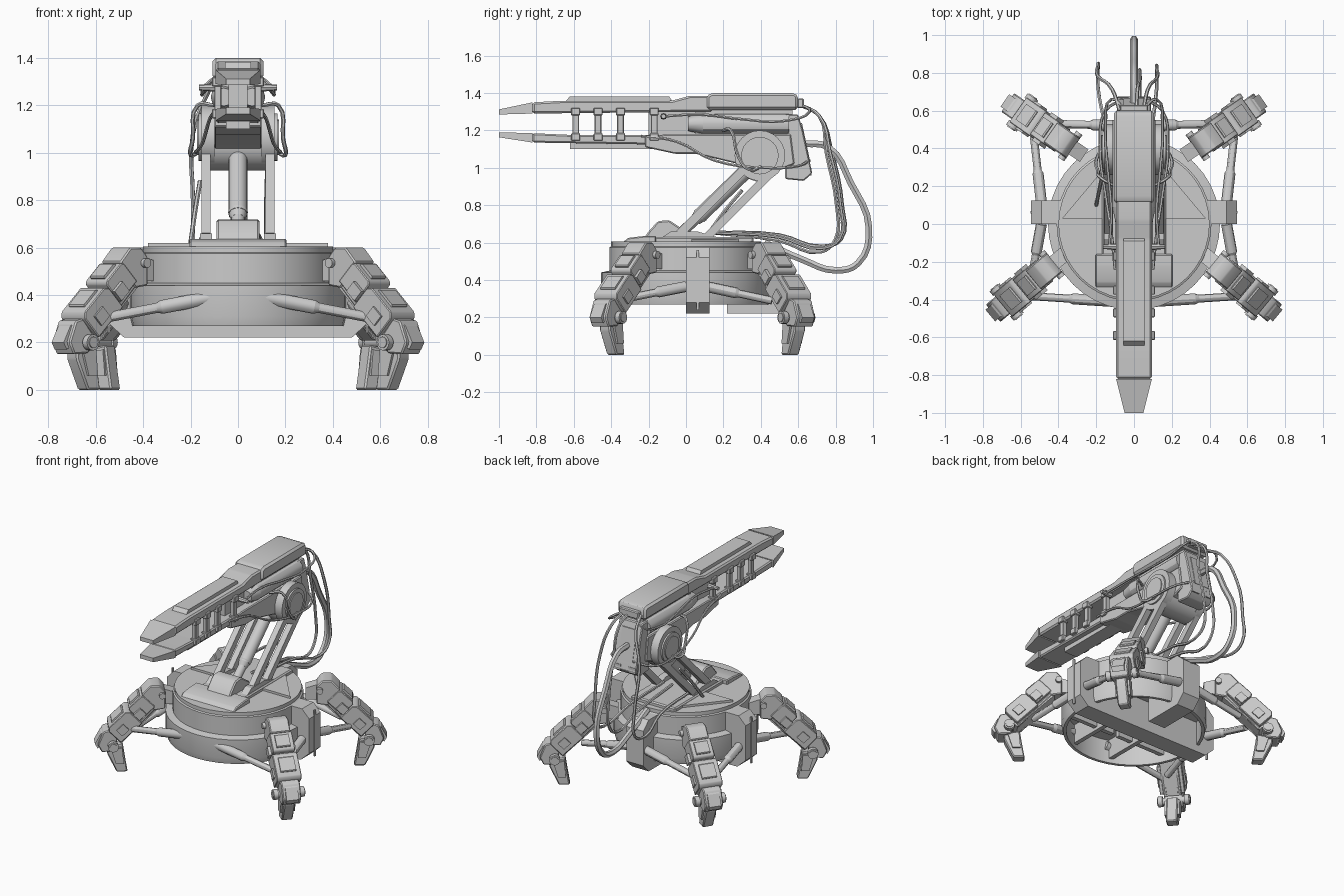
import bpy, bmesh, math
from mathutils import Matrix, Vector

if "Cube" in bpy.data.objects:
    bpy.data.objects.remove(bpy.data.objects["Cube"])

I = Matrix.Identity(4)


def finish(name, bm, M=I):
    bm.transform(M)
    bmesh.ops.recalc_face_normals(bm, faces=bm.faces)
    me = bpy.data.meshes.new(name)
    bm.to_mesh(me)
    bm.free()
    ob = bpy.data.objects.new(name, me)
    bpy.context.collection.objects.link(ob)
    return ob


def prism(name, pts, a, b, M=I, bev=0.0, width=None):
    """Profile in (y, z), extruded along x from a to b; width(y) scales x."""
    bm = bmesh.new()
    sides = [[bm.verts.new((x * (width(y) if width else 1), y, z)) for y, z in pts] for x in (a, b)]
    n = len(pts)
    bm.faces.new(sides[0])
    bm.faces.new(sides[1][::-1])
    for i in range(n):
        j = (i + 1) % n
        bm.faces.new((sides[0][i], sides[1][i], sides[1][j], sides[0][j]))
    if bev:
        bmesh.ops.recalc_face_normals(bm, faces=bm.faces)
        bmesh.ops.bevel(bm, geom=bm.edges[:], offset=bev, segments=1, affect='EDGES', profile=0.5)
    return finish(name, bm, M)


def box(name, x0, x1, y0, y1, z0, z1, M=I, bev=0.0):
    return prism(name, [(y0, z0), (y1, z0), (y1, z1), (y0, z1)], x0, x1, M, bev)


def rod(name, p, q, r, M=I, n=16, r2=None):
    p, q = Vector(p), Vector(q)
    d = q - p
    bm = bmesh.new()
    bmesh.ops.create_cone(bm, cap_ends=True, segments=n, radius1=r, radius2=r if r2 is None else r2, depth=d.length)
    T = Matrix.Translation((p + q) / 2) @ d.to_track_quat('Z', 'Y').to_matrix().to_4x4()
    return finish(name, bm, M @ T)


def lathe(name, prof, n=40):
    bm = bmesh.new()
    vs = [bm.verts.new((r, 0, z)) for r, z in prof]
    es = [bm.edges.new(e) for e in zip(vs, vs[1:])]
    bmesh.ops.spin(bm, geom=vs + es, cent=(0, 0, 0), axis=(0, 0, 1), angle=2 * math.pi, steps=n)
    bmesh.ops.remove_doubles(bm, verts=bm.verts, dist=1e-4)
    return finish(name, bm)


def cable(name, pts, r):
    cu = bpy.data.curves.new(name, 'CURVE')
    cu.dimensions = '3D'
    cu.bevel_depth, cu.bevel_resolution, cu.resolution_u, cu.use_fill_caps = r, 1, 4, True
    sp = cu.splines.new('BEZIER')
    sp.bezier_points.add(len(pts) - 1)
    for bp, p in zip(sp.bezier_points, pts):
        bp.co = p
        bp.handle_left_type = bp.handle_right_type = 'AUTO'
    ob = bpy.data.objects.new(name, cu)
    bpy.context.collection.objects.link(ob)


def slant(A, d, s0, s1, n0, n1, c=0.0):
    """Rectangle along direction d from A, chamfered by c on the upper corners."""
    d = Vector(d).normalized()
    n = Vector((-d.y, d.x))
    pts = [(s0, n0), (s1, n0), (s1, n1 - c), (s1 - c, n1), (s0 + c, n1), (s0, n1 - c)] if c else \
          [(s0, n0), (s1, n0), (s1, n1), (s0, n1)]
    return [tuple(Vector(A) + d * s + n * t) for s, t in pts]


# --- base: hollow drum, deck, cross beam and rear beam
lathe("base_drum", [(0, .43), (.425, .43), (.425, .27), (.445, .27), (.455, .31), (.455, .44), (.41, .45),
                    (.41, .575), (.40, .58), (.40, .605), (0, .605)])
beam = [(-.48, .22), (.48, .22), (.545, .28), (.545, .52), (.49, .575), (-.49, .575), (-.545, .52), (-.545, .28)]
R = Matrix(((0, 1, 0, 0), (1, 0, 0, 0), (0, 0, 1, 0), (0, 0, 0, 1)))
prism("cross_beam", beam, 0, .125, R)
prism("rear_beam", [(.22, .22), (.5, .22), (.56, .28), (.56, .52), (.5, .575), (.22, .575)], -.065, .065)
for s in (1, -1):
    box("beam_end_slot", s * .54, s * .549, .055, .07, .24, .56)
    box("underside_rib", s * .13, s * .16, -.4, .02, .3, .44)
    box("underside_crossrib", s * .02, s * .4, -.2, -.17, .32, .44)
    bm = bmesh.new()  # wedge panels on the deck
    tri = [bm.verts.new((s * x, y, .6)) for x, y in ((.11, .03), (.38, .03), (.12, .34))]
    ext = bmesh.ops.extrude_face_region(bm, geom=[bm.faces.new(tri)])
    bmesh.ops.translate(bm, vec=(0, 0, .02), verts=[v for v in ext['geom'] if isinstance(v, bmesh.types.BMVert)])
    finish("deck_wedge", bm)

# --- legs, built in a local frame: y outward, x sideways
A, D = (.07, .515), (.72, -.70)


def leg(M, tag):
    def P(name, *a, **k):
        prism(tag + name, *a, M=M, **k)
    P("_hip_link", [(-.05, .46), (-.05, .54), (.06, .575), (.06, .46)], -.04, .04)
    P("_hip", [(.02, .44), (.02, .56), (.055, .6), (.115, .6), (.17, .54), (.09, .43)], -.065, .065, bev=.006)
    P("_thigh", slant(A, D, .02, .38, -.06, .05), -.055, .055)
    P("_thigh_plate_upper", slant(A, D, .05, .18, -.03, .085, .012), -.072, .072, bev=.004)
    P("_thigh_plate_lower", slant(A, D, .185, .37, -.05, .08, .02), -.08, .08, bev=.004)
    P("_thigh_cover", slant(A, D, .07, .155, .08, .097, .006), -.045, .045)
    P("_shin_cover", slant(A, D, .22, .32, .075, .09, .006), -.05, .05)
    P("_knee_guard", [(.32, .24), (.37, .30), (.41, .29), (.445, .2), (.42, .15), (.34, .155)], -.06, .06, bev=.006)
    P("_knee_lip", [(.39, .29), (.425, .27), (.462, .2), (.445, .17), (.40, .2)], -.04, .04)
    P("_foot", [(.285, .19), (.385, .17), (.385, .13), (.325, 0), (.255, 0), (.27, .09)], -.036, .036, bev=.007)
    rod(tag + "_knee_axle", (-.105, .35, .2), (.105, .35, .2), .024, M)
    rod(tag + "_hip_axle", (-.085, .04, .535), (.085, .04, .535), .02, M)
    for s in (1, -1):
        rod(tag + "_axle_hub", (s * .07, .35, .2), (s * .1, .35, .2), .034, M)
        P("_toe_plate", [(.29, .17), (.36, .16), (.33, .06), (.28, .06)], s * .034, s * .048)
        for u in (.12, .27):
            P("_thigh_clip", slant(A, D, u, u + .06, -.02, .035), s * .07, s * .09)
        rod(tag + "_leg_piston", (s * .045, .08, .45), (s * .045, .3, .22), .014, M, 10)


def frame(px, py, dx, dy, s):
    return Matrix(((s * -dy, s * dx, 0, s * px), (dx, dy, 0, py), (0, 0, 1, 0), (0, 0, 0, 1)))


def piston(name, p, q):
    p, q = Vector(p), Vector(q)
    m = p.lerp(q, .55)
    rod(name + "_rod", p, m, .021, n=12)
    rod(name + "_sleeve", m, q, .029, n=12)
    rod(name + "_collar", m, m.lerp(p, .08), .029, n=12, r2=.021)


for s, side in ((1, "right"), (-1, "left")):
    leg(frame(.405, -.19, .77, -.638, s), side + "_front_leg")
    leg(frame(.305, .39, .82, .572, s), side + "_rear_leg")
    piston(side + "_front_strut", (s * .58, -.38, .30), (s * .11, -.41, .39))
    piston(side + "_rear_strut", (s * .42, .53, .30), (s * .05, .52, .375))
    piston(side + "_side_strut_a", (s * .55, -.33, .30), (s * .49, 0, .365))
    piston(side + "_side_strut_b", (s * .53, .46, .29), (s * .49, .11, .365))

# --- turret mount and lifting arms
box("swivel_plate", -.17, .17, -.22, .36, .59, .63, bev=.008)
prism("swivel_nose", [(-.34, .6), (-.31, .625), (-.22, .636), (-.16, .636), (-.16, .6)], -.205, .205, bev=.006)
prism("mount_hump", [(-.24, .6), (-.2, .66), (-.15, .715), (-.09, .72), (0, .66), (.04, .6)], -.09, .09, bev=.008)
AA, AD = (.02, .62), (.70, .70)
for s in (1, -1):
    for n in (-.058, .058):
        prism("lift_arm", slant(AA, AD, -.02 if n > 0 else .02, .55, n - .022, n + .022), s * .115, s * .155)
    prism("arm_foot", [(-.14, .62), (-.08, .66), (.06, .66), (.2, .62)], s * .11, s * .16)
    rod("pivot_disc", (s * .10, .395, 1.065), (s * .155, .395, 1.065), .135, n=24)
    rod("pivot_ring", (s * .155, .395, 1.065), (s * .166, .395, 1.065), .1, n=24)
    rod("pivot_cap", (s * .165, .395, 1.065), (s * .172, .395, 1.065), .075, n=24)
rod("pivot_drum", (-.12, .395, 1.04), (.12, .395, 1.04), .115, n=24)
rod("lift_cylinder", (0, .07, .74), (0, .36, 1.02), .04)
rod("lift_piston", (0, -.04, .64), (0, .08, .75), .028)
rod("lift_collar", (0, .05, .72), (0, .08, .75), .03, r2=.042)

# --- gun: rails with tapered tips
tipw = lambda y: .05 + (y + 1) * .25
prism("upper_rail_tip", [(-1, 1.285), (-1, 1.312), (-.82, 1.35), (-.82, 1.29)], -1, 1, width=tipw)
prism("lower_rail_tip", [(-1, 1.19), (-1, 1.163), (-.82, 1.135), (-.82, 1.185)], -1, 1, width=tipw)
prism("upper_rail", [(-.82, 1.29), (-.82, 1.35), (-.67, 1.358), (-.08, 1.358), (.02, 1.385), (.14, 1.385), (.14, 1.3)],
      -.095, .095, bev=.01)
prism("upper_rail_ridge", [(-.65, 1.35), (-.62, 1.382), (-.09, 1.382), (-.07, 1.35)], -.055, .055)
prism("lower_rail", [(-.82, 1.135), (-.82, 1.185), (-.6, 1.175), (.1, 1.175), (.1, 1.12)], -.09, .09, bev=.008)
box("lower_rail_ridge", -.05, .05, -.62, -.1, 1.1, 1.14)
for y in (-.59, -.47, -.35, -.17):
    for s in (1, -1):
        box("rail_clamp", s * .07, s * .1, y - .018, y + .018, 1.165, 1.305, bev=.004)
        for z in (1.165, 1.3):
            box("clamp_head", s * .065, s * .11, y - .024, y + .024, z - .02, z + .02, bev=.004)
box("rail_core", -.04, .04, -.2, .1, 1.17, 1.3)

# --- gun housing
prism("upper_receiver", [(.11, 1.31), (.11, 1.385), (.135, 1.4), (.58, 1.4), (.6, 1.385), (.6, 1.31)],
      -.107, .107, bev=.014)
prism("lower_receiver", [(-.22, 1.11), (-.22, 1.165), (-.1, 1.18), (.56, 1.18), (.58, 1.02), (.42, .96), (.28, 1.02), (.05, 1.075),
                         (-.06, 1.075)], -.1, .1, bev=.006)
box("receiver_core", -.07, .07, .05, .57, 1.15, 1.33)
for s in (1, -1):
    rod("side_canister", (s * .06, .09, 1.235), (s * .06, .55, 1.235), .055, n=12)
    rod("canister_nose", (s * .06, .01, 1.235), (s * .06, .09, 1.235), .038, n=12, r2=.055)
    rod("side_plug", (s * .09, -.12, 1.275), (s * .165, -.12, 1.275), .018, n=8, r2=.012)
    box("rear_latch", s * .03, s * .085, .62, .672, .96, 1.0)
prism("rear_block", [(.53, 1.285), (.6, 1.285), (.625, 1.2), (.675, .97), (.63, .93), (.53, .94), (.53, 1.0), (.56, 1.02)],
      -.09, .09, bev=.006)
prism("rear_panel", [(.6, 1.24), (.62, 1.24), (.665, 1.03), (.64, 1.03)], -.055, .055)
box("rear_cap", -.075, .075, .595, .63, 1.32, 1.37, bev=.006)

# --- cables
cable("main_hose", [(0, .63, 1.13), (0, .76, 1.11), (0, .88, .92), (0, .978, .68), (0, .92, .49), (0, .8, .452),
                    (0, .62, .51), (0, .42, .6)], .0205)
for x, e in ((-.19, 0), (.12, -.01), (.03, -.03)):
    cable("rear_cable", [(x * .4, .6, 1.34), (x * .6, .71, 1.28), (x, .78 + e, 1.08), (x, .835 + e, .8), (x, .83 + e, .62),
                         (x, .72, .58 + e), (x * .8, .5, .64 + e), (x * .7, .12, .655)], .01)
for s in (1, -1):
    cable("barrel_cable", [(s * .1, -.24, 1.17), (s * .12, -.05, 1.14), (s * .15, .15, 1.04), (s * .18, .42, 1.0),
                           (s * .15, .6, 1.01), (s * .06, .66, 1.04)], .008)
    cable("shoulder_cable", [(s * .13, -.12, 1.275), (s * .12, .08, 1.285), (s * .14, .3, 1.26), (s * .15, .52, 1.25),
                             (s * .12, .66, 1.3), (s * .05, .61, 1.34)], .008)
    cable("drop_cable", [(s * .1, .2, 1.2), (s * .17, .24, 1.2), (s * .19, .28, 1.06), (s * .2, .34, .99), (s * .15, .42, 1.02)], .009)
cable("arm_cable", [(-.16, .3, .88), (-.18, .2, .76), (-.2, .1, .62)], .01)

# --- meshes only, sharp edges kept
bpy.ops.object.select_all(action='SELECT')
bpy.context.view_layer.objects.active = bpy.data.objects["base_drum"]
bpy.ops.object.convert(target='MESH')
bpy.ops.object.select_all(action='SELECT')
bpy.ops.object.shade_smooth_by_angle(angle=math.radians(30))
